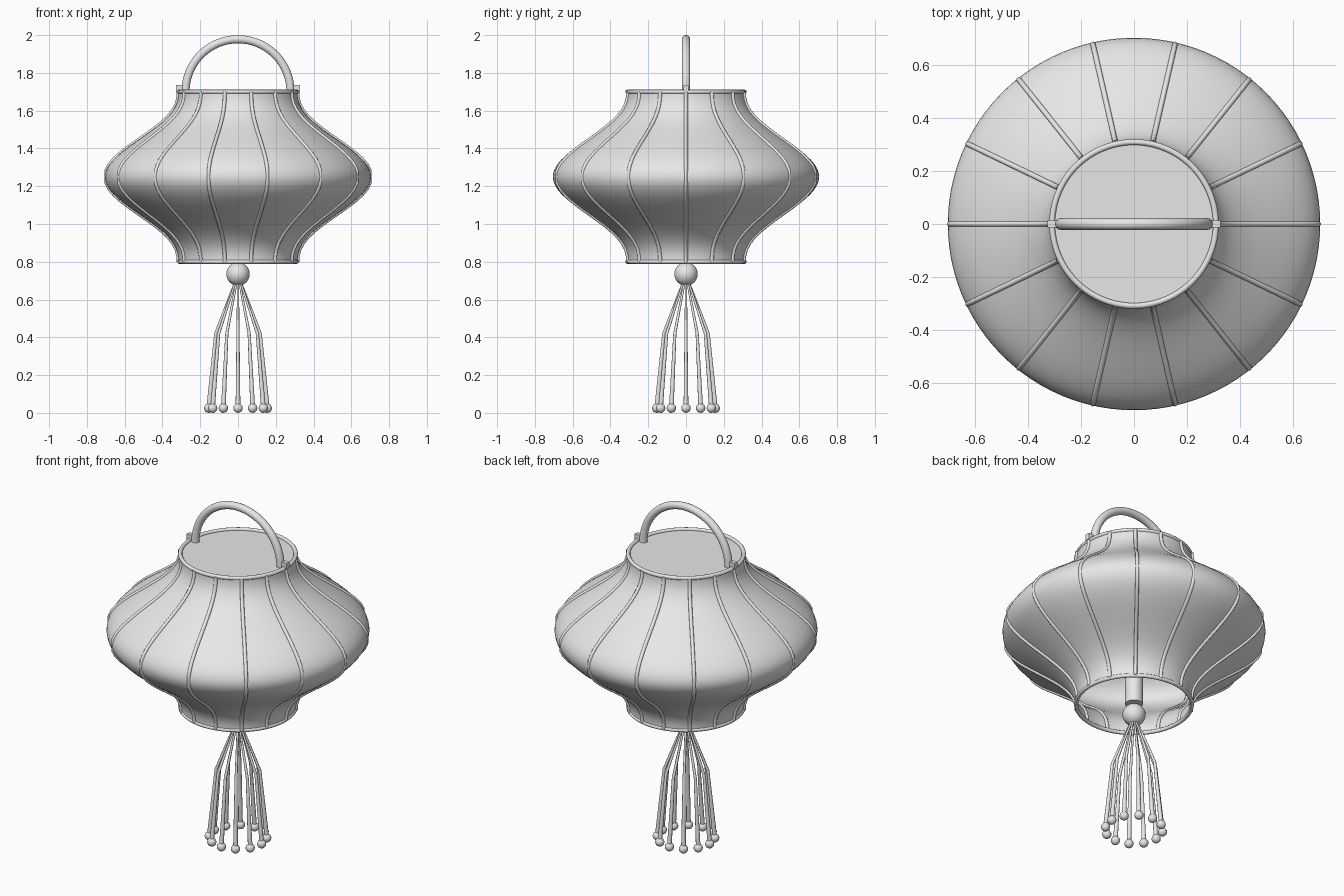
import bpy, bmesh
from math import sin, cos, pi, radians
from mathutils import Vector, Matrix

if "Cube" in bpy.data.objects:
    bpy.data.objects.remove(bpy.data.objects["Cube"])

GREY = (0.8, 0.8, 0.8, 1)
grey = bpy.data.materials.new("plain_grey")
grey.use_nodes = True
grey.diffuse_color = GREY
grey.node_tree.nodes["Principled BSDF"].inputs["Base Color"].default_value = GREY

BOTTOM, TOP, NECK, BELLY = 0.80, 1.70, 0.315, 0.705
RIBS, STRANDS = 14, 12


def finish(obj, name):
    obj.name = name
    obj.data.materials.clear()
    obj.data.materials.append(grey)
    bpy.ops.object.select_all(action='DESELECT')
    obj.select_set(True)
    bpy.context.view_layer.objects.active = obj
    bpy.ops.object.shade_smooth_by_angle(angle=radians(40))
    return obj


def tube(name, paths, radius, sides=3):
    """Round tubes along point paths; each point is (position, radius factor)."""
    curve = bpy.data.curves.new(name, 'CURVE')
    curve.dimensions = '3D'
    curve.bevel_depth = radius
    curve.bevel_resolution = sides
    curve.use_fill_caps = True
    for path in paths:
        spline = curve.splines.new('POLY')
        spline.points.add(len(path) - 1)
        for point, (pos, factor) in zip(spline.points, path):
            point.co = (*pos, 1)
            point.radius = factor
    obj = bpy.data.objects.new(name, curve)
    bpy.context.collection.objects.link(obj)
    bpy.ops.object.select_all(action='DESELECT')
    obj.select_set(True)
    bpy.context.view_layer.objects.active = obj
    bpy.ops.object.convert(target='MESH')
    return finish(bpy.context.object, name)


def ball(name, centre, radius, segments=24):
    bpy.ops.mesh.primitive_uv_sphere_add(segments=segments, ring_count=segments // 2,
                                         radius=radius, location=centre)
    return finish(bpy.context.object, name)


def cylinder(name, radius, low, high):
    bpy.ops.mesh.primitive_cylinder_add(vertices=64, radius=radius, depth=high - low,
                                        location=(0, 0, (low + high) / 2))
    return finish(bpy.context.object, name)


def polar(r, angle, z):
    return Vector((r * cos(angle), r * sin(angle), z))


# Shade: an open-bottomed shell turned around the vertical axis
def outline(steps):
    for i in range(steps + 1):
        t = i / steps
        swell = max(sin(pi * t), 0) ** 2.4
        yield NECK + (BELLY - NECK) * swell, BOTTOM + (TOP - BOTTOM) * t


bm = bmesh.new()
verts = [bm.verts.new((r, 0, z)) for r, z in outline(40)]
edges = [bm.edges.new(pair) for pair in zip(verts, verts[1:])]
bmesh.ops.spin(bm, geom=verts + edges, cent=(0, 0, 0), axis=(0, 0, 1),
               angle=2 * pi, steps=96, use_merge=True)
bmesh.ops.remove_doubles(bm, verts=bm.verts, dist=1e-5)
bmesh.ops.recalc_face_normals(bm, faces=bm.faces)
mesh = bpy.data.meshes.new("lantern_shade")
bm.to_mesh(mesh)
bm.free()
shade = bpy.data.objects.new("lantern_shade", mesh)
bpy.context.collection.objects.link(shade)
finish(shade, "lantern_shade")

# Ribs following the shade, sunk slightly at the belly
tube("shade_ribs",
     [[(polar(min(r, BELLY - 0.007), 2 * pi * k / RIBS, z), 1) for r, z in outline(28)]
      for k in range(RIBS)], 0.01)

# Rims, top lid and inner rod
for name, z in (("top_rim", TOP), ("bottom_rim", BOTTOM)):
    bpy.ops.mesh.primitive_torus_add(major_segments=96, minor_segments=12,
                                     major_radius=0.31, minor_radius=0.011, location=(0, 0, z))
    finish(bpy.context.object, name)
cylinder("top_lid", 0.308, TOP - 0.015, TOP - 0.002)
cylinder("inner_rod", 0.048, BOTTOM, TOP - 0.005)

# Arched handle with a small bracket at each foot
tube("handle", [[(Vector((0.278 * cos(a), 0, TOP + 0.278 * sin(a))), 1)
                 for a in (pi * i / 40 for i in range(41))]], 0.022, 5)
for side, x in (("left", 0.305), ("right", -0.305)):
    bpy.ops.mesh.primitive_cube_add(size=1, location=(x, 0, 1.717))
    bracket = bpy.context.object
    bracket.data.transform(Matrix.Diagonal((0.045, 0.026, 0.036, 1)))
    finish(bracket, side + "_handle_bracket")

# Tassel: bead, bent strands thickening downwards, and end beads
ball("tassel_bead", (0, 0, 0.735), 0.062, 32)
strand = ((0.012, 0.70, 0.5), (0.066, 0.56, 0.6), (0.118, 0.42, 0.75),
          (0.138, 0.21, 0.95), (0.155, 0.03, 1.15))
angles = [2 * pi * k / STRANDS for k in range(STRANDS)]
tube("tassel_strands", [[(polar(r, a, z), f) for r, z, f in strand] for a in angles], 0.011)
for k, a in enumerate(angles):
    ball(f"strand_end_bead_{k + 1}", polar(0.155, a, 0.025), 0.025, 16)
